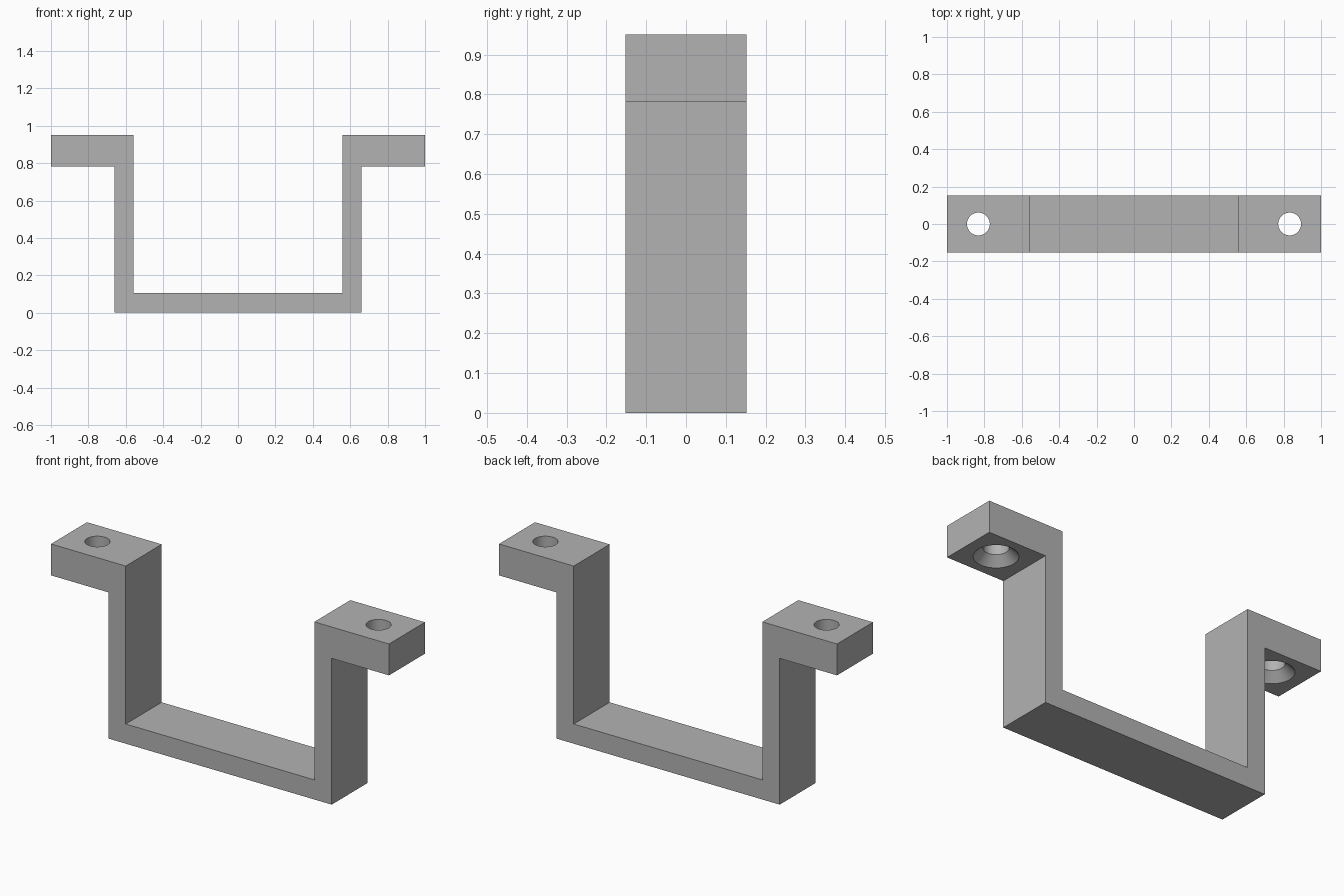
import bpy
import bmesh
import math
from mathutils import Matrix

cube = bpy.data.objects.get("Cube")
if cube:
    bpy.data.objects.remove(cube, do_unlink=True)

HALF_DEPTH = 0.152
FLANGE_BOTTOM, TOP = 0.782, 0.95
INNER, OUTER, BASE = 0.558, 0.661, 0.105
HOLE_X, HOLE_R, SINK_R = 0.832, 0.061, 0.106

grey = bpy.data.materials.new("plain grey")
grey.use_nodes = True
grey.diffuse_color = (0.45, 0.45, 0.45, 1)
grey.node_tree.nodes["Principled BSDF"].inputs["Base Color"].default_value = grey.diffuse_color


def make_object(name, bm):
    bmesh.ops.recalc_face_normals(bm, faces=bm.faces)
    mesh = bpy.data.meshes.new(name)
    bm.to_mesh(mesh)
    bm.free()
    mesh.materials.append(grey)
    obj = bpy.data.objects.new(name, mesh)
    bpy.context.collection.objects.link(obj)
    return obj


# Bracket body: mirrored hat profile extruded through its depth
half = [(OUTER, 0), (OUTER, FLANGE_BOTTOM), (1, FLANGE_BOTTOM),
        (1, TOP), (INNER, TOP), (INNER, BASE)]
profile = half + [(-x, z) for x, z in reversed(half)]
bm = bmesh.new()
face = bm.faces.new([bm.verts.new((x, -HALF_DEPTH, z)) for x, z in profile])
extruded = bmesh.ops.extrude_face_region(bm, geom=[face])["geom"]
bmesh.ops.translate(bm, vec=(0, 2 * HALF_DEPTH, 0),
                    verts=[v for v in extruded if isinstance(v, bmesh.types.BMVert)])
bracket = make_object("bracket", bm)


# Screw holes, countersunk from below: one revolved cutter per flange
def screw_hole_cutter(x):
    clear = 0.03
    sink_top = FLANGE_BOTTOM + SINK_R - HOLE_R
    outline = [(0, FLANGE_BOTTOM - clear), (SINK_R + clear, FLANGE_BOTTOM - clear),
               (HOLE_R, sink_top), (HOLE_R, TOP + clear), (0, TOP + clear)]
    bm = bmesh.new()
    verts = [bm.verts.new((r, 0, z)) for r, z in outline]
    edges = [bm.edges.new(pair) for pair in zip(verts, verts[1:])]
    bmesh.ops.spin(bm, geom=verts + edges, cent=(0, 0, 0), axis=(0, 0, 1),
                   angle=math.tau, steps=64)
    bmesh.ops.remove_doubles(bm, verts=bm.verts, dist=0.0001)
    bmesh.ops.transform(bm, matrix=Matrix.Translation((x, 0, 0)), verts=bm.verts)
    cutter = make_object("screw_hole_cutter", bm)
    cutter.hide_render = True
    return cutter


bpy.ops.object.select_all(action="DESELECT")
bracket.select_set(True)
bpy.context.view_layer.objects.active = bracket
for side in (-1, 1):
    cutter = screw_hole_cutter(side * HOLE_X)
    cut = bracket.modifiers.new("screw hole", "BOOLEAN")
    cut.operation = "DIFFERENCE"
    cut.solver = "EXACT"
    cut.object = cutter
    bpy.ops.object.modifier_apply(modifier=cut.name)
    bpy.data.objects.remove(cutter, do_unlink=True)

# Smooth hole walls, crisp bracket edges
bpy.ops.object.shade_smooth_by_angle(angle=math.radians(30))
